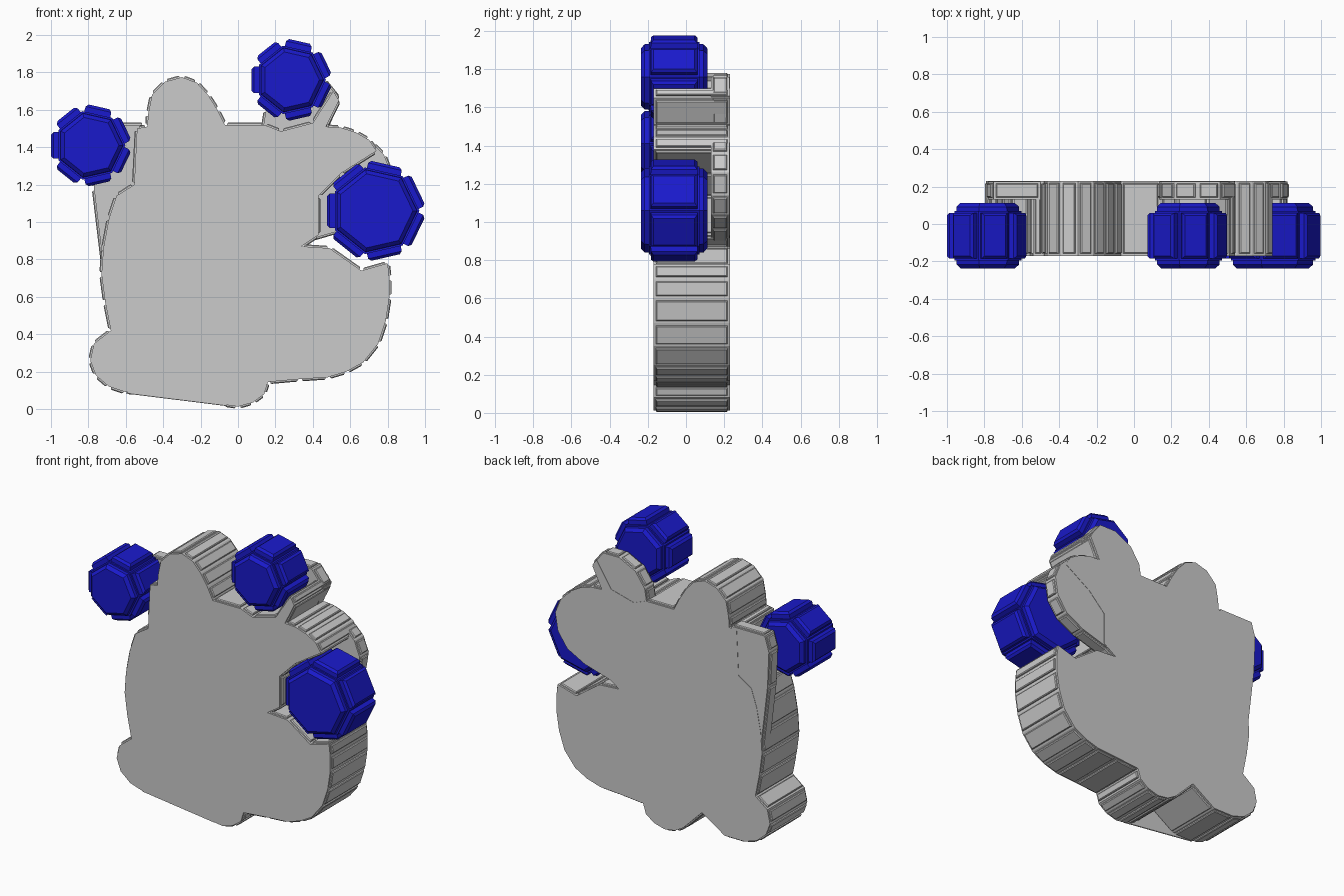
import bpy, bmesh, math


def prism(name, outline, y0, y1, side, cap=None, mat=None):
    """Extrude an (x, z) outline along y and raise a bevelled panel on every face.
    side / cap = (border, height, chamfer)"""
    bm = bmesh.new()
    face = bm.faces.new([bm.verts.new((x, y0, z)) for x, z in outline])
    ext = bmesh.ops.extrude_face_region(bm, geom=[face], use_keep_orig=True)
    for v in ext["geom"]:
        if isinstance(v, bmesh.types.BMVert):
            v.co.y = y1
    bmesh.ops.recalc_face_normals(bm, faces=bm.faces[:])
    caps = [f for f in bm.faces if abs(f.normal.y) > 0.9]
    sides = [f for f in bm.faces if abs(f.normal.y) < 0.1]
    for faces, spec in ((sides, side), (caps, cap)):
        if not spec:
            continue
        border, height, chamfer = spec
        for t, d in ((border, 0), (0.001, height - chamfer), (chamfer, chamfer)):
            bmesh.ops.inset_individual(bm, faces=faces, thickness=t, depth=d,
                                       use_even_offset=True)
    me = bpy.data.meshes.new(name)
    bm.to_mesh(me)
    bm.free()
    ob = bpy.data.objects.new(name, me)
    bpy.context.collection.objects.link(ob)
    if mat:
        me.materials.append(mat)
    return ob


# Main slab outline, counter-clockwise from the left foot
body = [(-0.79, 0.26), (-0.76, 0.18), (-0.69, 0.12), (-0.60, 0.09), (-0.45, 0.09),
        (-0.28, 0.20), (-0.14, 0.06), (-0.08, 0.025), (0.00, 0.013), (0.08, 0.035), (0.14, 0.08),
        (0.16, 0.145), (0.33, 0.16), (0.48, 0.17), (0.58, 0.20), (0.67, 0.25),
        (0.75, 0.35), (0.79, 0.47), (0.81, 0.60), (0.81, 0.70), (0.80, 0.78),
        # notch for the right ball
        (0.66, 0.74), (0.49, 0.86), (0.34, 0.87), (0.43, 0.93), (0.43, 1.14),
        (0.55, 1.26), (0.74, 1.38),
        (0.70, 1.44), (0.63, 1.48), (0.55, 1.505), (0.47, 1.51),
        # thin rim of the upper right lobe
        (0.54, 1.65), (0.51, 1.70), (0.40, 1.53), (0.23, 1.485), (0.14, 1.52),
        # upper left lobe
        (-0.07, 1.52), (-0.11, 1.60), (-0.16, 1.68), (-0.22, 1.745), (-0.30, 1.775),
        (-0.39, 1.75), (-0.46, 1.68), (-0.48, 1.58), (-0.485, 1.51),
        (-0.54, 1.50), (-0.555, 1.20), (-0.65, 1.14), (-0.69, 1.02), (-0.72, 0.86),
        (-0.73, 0.72), (-0.71, 0.57), (-0.68, 0.42), (-0.77, 0.35)]
prism("body_slab", body, -0.17, 0.23, (0.012, 0.012, 0.005))

# Thin front web closing the gap between the feet
prism("front_foot_web", [(-0.60, 0.085), (-0.06, 0.018), (-0.28, 0.22)],
      -0.168, -0.16, (0.001, 0.002, 0.001))

# Backing plates behind the three balls
plates = {
    "left_backing_plate": [(-0.50, 1.52), (-0.75, 1.52), (-0.78, 1.42), (-0.77, 1.18),
                           (-0.70, 0.60), (-0.56, 1.05)],
    "top_backing_plate": [(0.13, 1.48), (0.15, 1.60), (0.22, 1.70), (0.34, 1.76),
                          (0.46, 1.76), (0.54, 1.66), (0.46, 1.48)],
    "right_backing_plate": [(0.36, 0.90), (0.60, 0.97), (0.73, 1.04), (0.80, 1.14),
                            (0.82, 1.26), (0.78, 1.36), (0.72, 1.42), (0.40, 1.25)],
}
for name, pts in plates.items():
    prism(name, pts, 0.13, 0.228, (0.012, 0.012, 0.005))

# Blue seven-sided balls with raised pads
blue = bpy.data.materials.new("blue")
blue.diffuse_color = (0.01, 0.01, 0.6, 1)
for name, cx, cz, reach in (("left_ball", -0.79, 1.41, 0.211),
                            ("top_ball", 0.282, 1.76, 0.211),
                            ("right_ball", 0.732, 1.06, 0.256)):
    r = (reach - 0.042) / math.cos(math.pi / 7)
    ring = [(cx + r * math.cos(math.pi * (1 + (2 * i + 1) / 7)),
             cz + r * math.sin(math.pi * (1 + (2 * i + 1) / 7))) for i in range(7)]
    prism(name, ring, -0.195, 0.07, (0.010, 0.042, 0.014), (0.010, 0.042, 0.020), blue)
